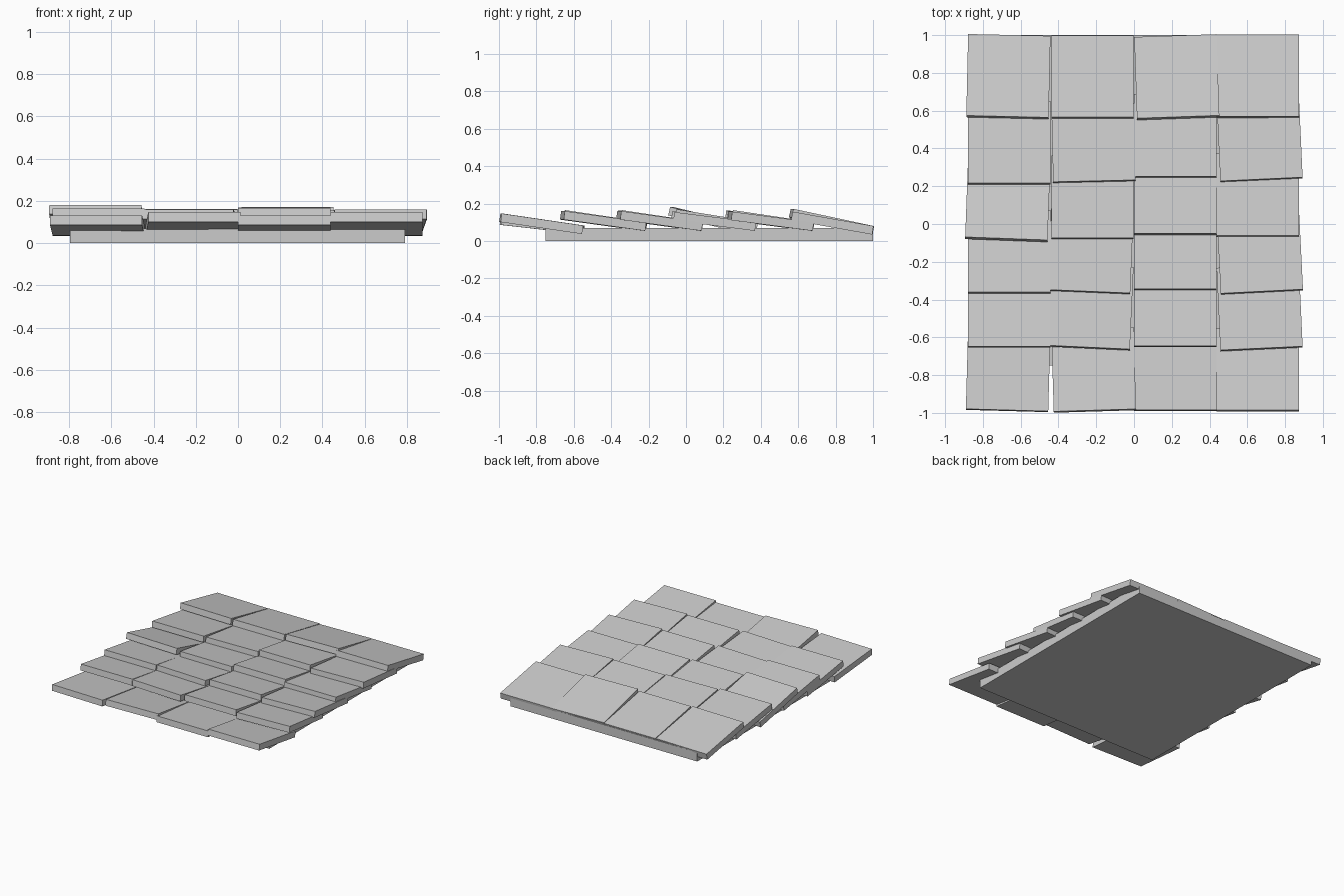
import bpy, math
from mathutils import Matrix, Vector

if "Cube" in bpy.data.objects:
    bpy.data.objects.remove(bpy.data.objects["Cube"])

TILE_W, TILE_L, TILE_T = 0.436, 0.44, 0.046
COLUMNS = (-0.66, -0.22, 0.219, 0.655)


def box(name, size, centre, matrix=Matrix()):
    """Box mesh with the given size and local centre, placed by matrix."""
    corners = [Vector((x, y, z)) for x in (-.5, .5) for y in (-.5, .5) for z in (-.5, .5)]
    verts = [Vector(a * b for a, b in zip(c, size)) + Vector(centre) for c in corners]
    faces = [(0, 1, 3, 2), (4, 6, 7, 5), (0, 4, 5, 1), (2, 3, 7, 6), (0, 2, 6, 4), (1, 5, 7, 3)]
    mesh = bpy.data.meshes.new(name)
    mesh.from_pydata(verts, [], faces)
    obj = bpy.data.objects.new(name, mesh)
    obj.matrix_world = matrix
    bpy.context.collection.objects.link(obj)
    return obj


# Backing board
box("backing_board", (1.585, 1.75, 0.07), (-0.003, 0.125, 0.035))

# Each row, front to back: (front edge y, sideways skew of that edge, front top z) per column
rows = [
    [(-.985, -.012, .132), (-.986, .013, .147), (-.985, 0, .132), (-.985, 0, .147)],
    [(-.648, 0, .165), (-.653, -.02, .16), (-.645, 0, .165), (-.658, .02, .16)],
    [(-.361, 0, .165), (-.357, -.018, .16), (-.343, 0, .165), (-.357, .022, .16)],
    [(-.077, -.016, .182), (-.073, 0, .16), (-.05, 0, .17), (-.062, 0, .155)],
    [(.216, 0, .165), (.228, .01, .16), (.252, 0, .165), (.237, .02, .157)],
    [(.569, -.01, .165), (.566, 0, .162), (.567, .015, .172), (.57, 0, .157)],
]

# Overlapping tiles, hinged at the back edge and lifted at the front
for r, row in enumerate(rows):
    for c, (front, skew, top) in enumerate(row):
        back_top = 0.08 if r == 5 or (r, c) == (3, 0) else 0.083 if r == 0 else 0.1
        pitch = math.asin((top - back_top) / TILE_L)
        hinge = Vector((COLUMNS[c], front + TILE_L * math.cos(pitch), back_top))
        matrix = (Matrix.Translation(hinge)
                  @ Matrix.Rotation(math.atan(skew / TILE_W), 4, 'Z')
                  @ Matrix.Rotation(-pitch, 4, 'X'))
        box(f"tile_row{r + 1}_col{c + 1}", (TILE_W, TILE_L, TILE_T),
            (0, -TILE_L / 2, -TILE_T / 2), matrix)
